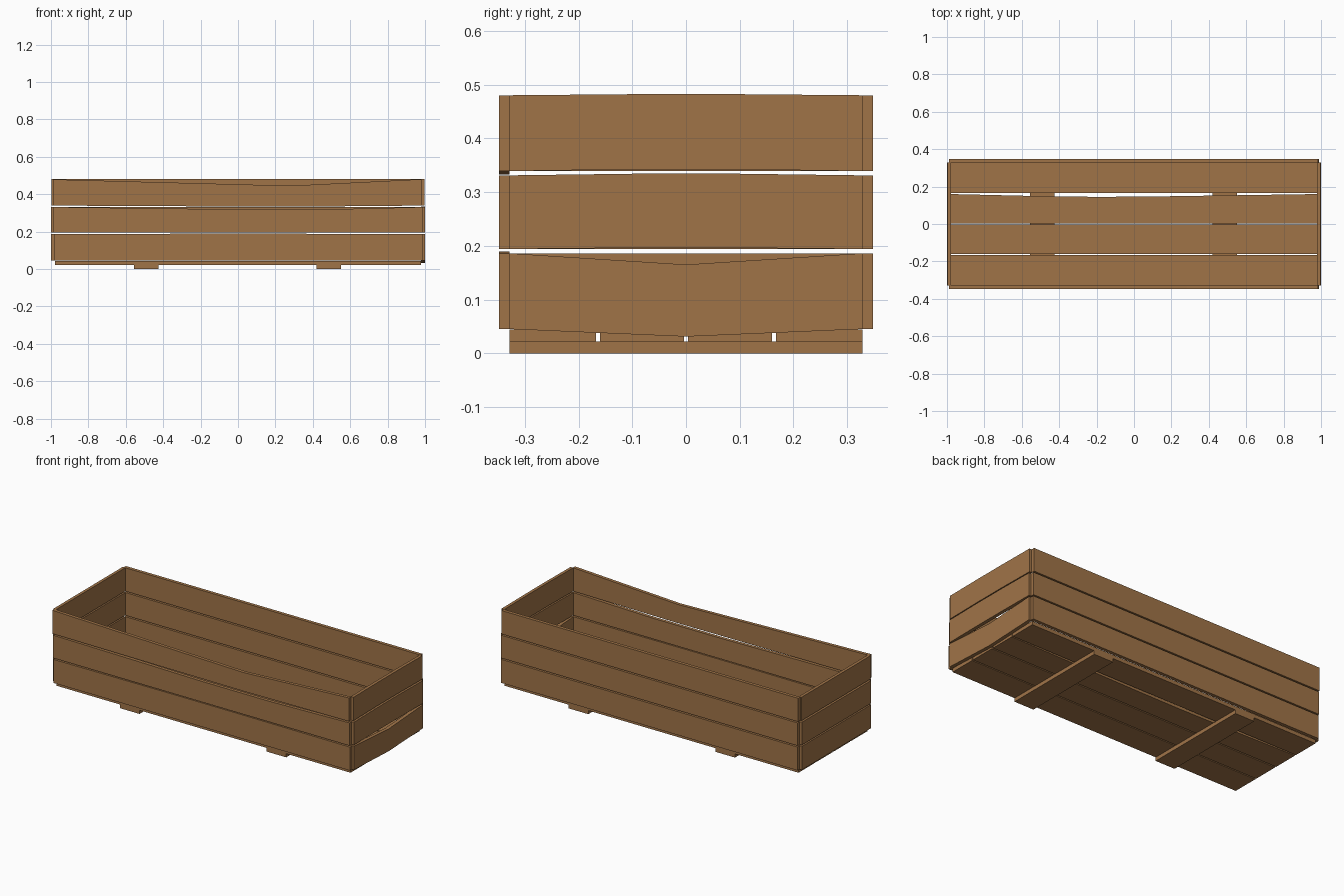
import bpy, bmesh

if "Cube" in bpy.data.objects:
    bpy.data.objects.remove(bpy.data.objects["Cube"])

wood = bpy.data.materials.new("warm_brown_wood")
wood.diffuse_color = (0.352, 0.174, 0.064, 1)
wood.use_nodes = True
wood.node_tree.nodes["Principled BSDF"].inputs["Base Color"].default_value = wood.diffuse_color

# Which world axes the plank's (length, height, thickness) map to
LONG = lambda u, w, d: (u, d, w)    # stands along x
END = lambda u, w, d: (d, u, w)     # stands along y
FLAT = lambda u, w, d: (u, w, d)    # lies flat along x


def plank(name, place, u, w, d, low=(), high=()):
    """Extruded plank outline; low/high are (position, offset) points that warp an edge."""
    outline = [(u[0], w[0])] + [(p, w[0] + o) for p, o in low] + [(u[1], w[0])]
    outline += [(u[1], w[1])] + [(p, w[1] + o) for p, o in reversed(high)] + [(u[0], w[1])]
    bm = bmesh.new()
    face = bm.faces.new([bm.verts.new(place(a, b, d[0])) for a, b in outline])
    ext = bmesh.ops.extrude_face_region(bm, geom=[face], use_keep_orig=True)
    move = [p - q for p, q in zip(place(0, 0, d[1]), place(0, 0, d[0]))]
    bmesh.ops.translate(bm, vec=move, verts=[g for g in ext["geom"] if isinstance(g, bmesh.types.BMVert)])
    bmesh.ops.recalc_face_normals(bm, faces=bm.faces)
    mesh = bpy.data.meshes.new(name)
    bm.to_mesh(mesh)
    bm.free()
    mesh.materials.append(wood)
    ob = bpy.data.objects.new(name, mesh)
    bpy.context.collection.objects.link(ob)
    return ob


rows = [("lower", 0.045, 0.186), ("middle", 0.194, 0.331), ("upper", 0.339, 0.48)]

# Warped edges of individual planks: (low edge, high edge)
warp = {
    "front_upper": ([(-0.2, -0.004), (0.3, -0.006)], [(-0.95, -0.002), (0.28, -0.035)]),
    "front_middle": ([], [(-0.4, -0.007), (0.0, -0.013), (0.45, -0.013)]),
    "front_lower": ([], [(-0.2, 0.003), (0.2, 0.003)]),
    "right_lower": ([(0.0, -0.014)], [(0.0, -0.021)]),
    "right_middle": ([(-0.1, 0.002), (0.1, 0.002)], [(-0.1, 0.003), (0.1, 0.003)]),
    "right_upper": ([(-0.1, 0.003), (0.1, 0.003)], [(-0.1, 0.002), (0.1, 0.002)]),
}

# Side walls: three rows of planks on each of the four sides
for i, (row, z0, z1) in enumerate(rows):
    shift = (0.002, 0.0, -0.004)[i]
    for side, s in (("front", -1), ("back", 1)):
        low, high = warp.get(f"{side}_{row}", ([], []))
        plank(f"{side}_{row}_plank", LONG, (-0.986 + shift, 0.986 + shift), (z0, z1),
              sorted((s * 0.328, s * 0.348)), low, high)
    for side, s in (("left", -1), ("right", 1)):
        low, high = warp.get(f"{side}_{row}", ([], []))
        plank(f"{side}_{row}_plank", END, (-0.328, 0.328), (z0, z1),
              sorted((s * 0.979, s * (1.0 - (0.003 if i == 2 else 0)))), low, high)

# Floor: four flat slats with narrow gaps
for i, (y0, y1) in enumerate([(-0.328, -0.167), (-0.160, -0.004), (0.004, 0.160), (0.167, 0.328)]):
    high = [(-0.55, -0.01), (-0.2, -0.015), (0.1, -0.013)] if i == 2 else []
    plank(f"floor_slat_{i + 1}", FLAT, (-0.978, 0.978), (y0, y1), (0.022, 0.044), [], high)

# Two runners under the floor
for side, x in (("left", -0.49), ("right", 0.485)):
    plank(f"{side}_runner", FLAT, (x - 0.065, x + 0.065), (-0.328, 0.328), (0.0, 0.022))
